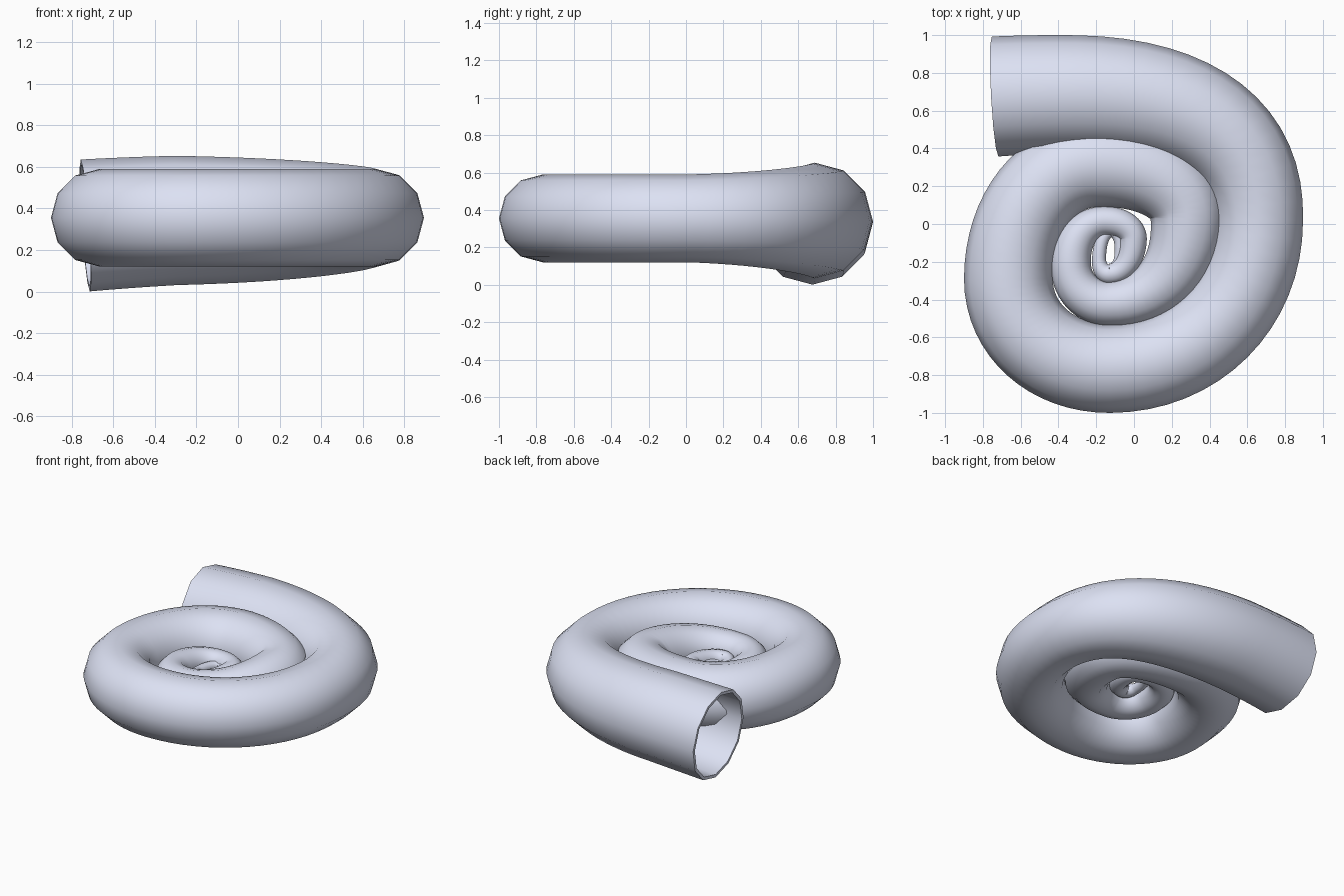
import bpy, bmesh, math
from mathutils import Vector

if "Cube" in bpy.data.objects:
    bpy.data.objects.remove(bpy.data.objects["Cube"])

SIDES, STEPS, WALL = 12, 16, 0.93
Z = 0.355

# Extremes of the spiral centre line (top, right, bottom, left ...): x, y, z, radius
stops = [
    (-0.30, 0.688, 0.342, 0.311), (0.66, 0.02, Z, 0.235), (-0.13, -0.765, Z, 0.235),
    (-0.665, -0.29, Z, 0.235), (-0.19, 0.318, Z, 0.228), (0.283, 0.03, Z, 0.195),
    (-0.13, -0.422, Z, 0.12), (-0.335, -0.21, Z, 0.107), (-0.15, 0.015, Z, 0.078),
    (-0.005, -0.08, Z, 0.073), (-0.13, -0.265, Z, 0.055), (-0.185, -0.19, Z, 0.037),
    (-0.12, -0.04, Z, 0.03), (-0.075, -0.12, Z, 0.028), (-0.12, -0.215, Z, 0.012),
]


def quarter(a, b, horizontal, k):
    """Rounded quarter turn from a to b, leaving along x or along y."""
    d = b - a
    dx, dy = Vector((d.x, 0, 0, 0)), Vector((0, d.y, 0, 0))
    h1, h2 = (dx, dy) if horizontal else (dy, dx)
    out = []
    for i in range(STEPS):
        t = i / STEPS
        u = 1 - t
        p = u**3 * a + 3*u*u*t * (a + k * h1) + 3*u*t*t * (b - k * h2) + t**3 * b
        s = 0.5 * t + 0.5 * t * t * (3 - 2 * t)
        p.z, p.w = a.z + d.z * s, a.w + d.w * s
        out.append(p)
    return out


stops = [Vector(s) for s in stops]
mouth = Vector((-0.735, 0.675, 0.318, 0.318))
samples = []
for i in range(6):  # gently bent lip section
    t = i / 6
    p = mouth.lerp(stops[0], t)
    p.y = mouth.y + (stops[0].y - mouth.y) * (2 * t - t * t)
    p.z = mouth.z + (stops[0].z - mouth.z) * (1.3 * t - 0.3 * t * t)
    samples.append(p)
for i in range(len(stops) - 1):
    samples += quarter(stops[i], stops[i + 1], i % 2 == 0, 0.65 if i == 0 else 0.57)
samples.append(stops[-1])

bm = bmesh.new()


def ring(i, scale):
    p = samples[i].xyz
    t = (samples[min(i + 1, len(samples) - 1)].xyz - samples[max(i - 1, 0)].xyz).normalized()
    side = t.cross(Vector((0, 0, 1))).normalized()
    up = side.cross(t)
    r = samples[i].w * scale
    return [bm.verts.new(p + r * (math.cos(a) * side + math.sin(a) * up))
            for a in (2 * math.pi * k / SIDES for k in range(SIDES))]


# Inner wall runs out to the opening, then the outer wall runs back to the tip
n = len(samples)
rings = [ring(i, WALL) for i in reversed(range(n))] + [ring(i, 1) for i in range(n)]
for a, b in zip(rings, rings[1:]):
    for k in range(SIDES):
        m = (k + 1) % SIDES
        bm.faces.new((a[k], a[m], b[m], b[k]))
bm.faces.new(rings[0])
bm.faces.new(rings[-1])
bmesh.ops.recalc_face_normals(bm, faces=bm.faces)

mesh = bpy.data.meshes.new("spiral_shell")
bm.to_mesh(mesh)
bm.free()
mat = bpy.data.materials.new("pale_blue")
mat.diffuse_color = (0.72, 0.755, 0.9, 1)
mat.use_nodes = True
mat.node_tree.nodes["Principled BSDF"].inputs["Base Color"].default_value = mat.diffuse_color
mesh.materials.append(mat)
shell = bpy.data.objects.new("spiral_shell", mesh)
bpy.context.collection.objects.link(shell)
bpy.context.view_layer.objects.active = shell
shell.select_set(True)
bpy.ops.object.shade_smooth_by_angle(angle=math.radians(50))
